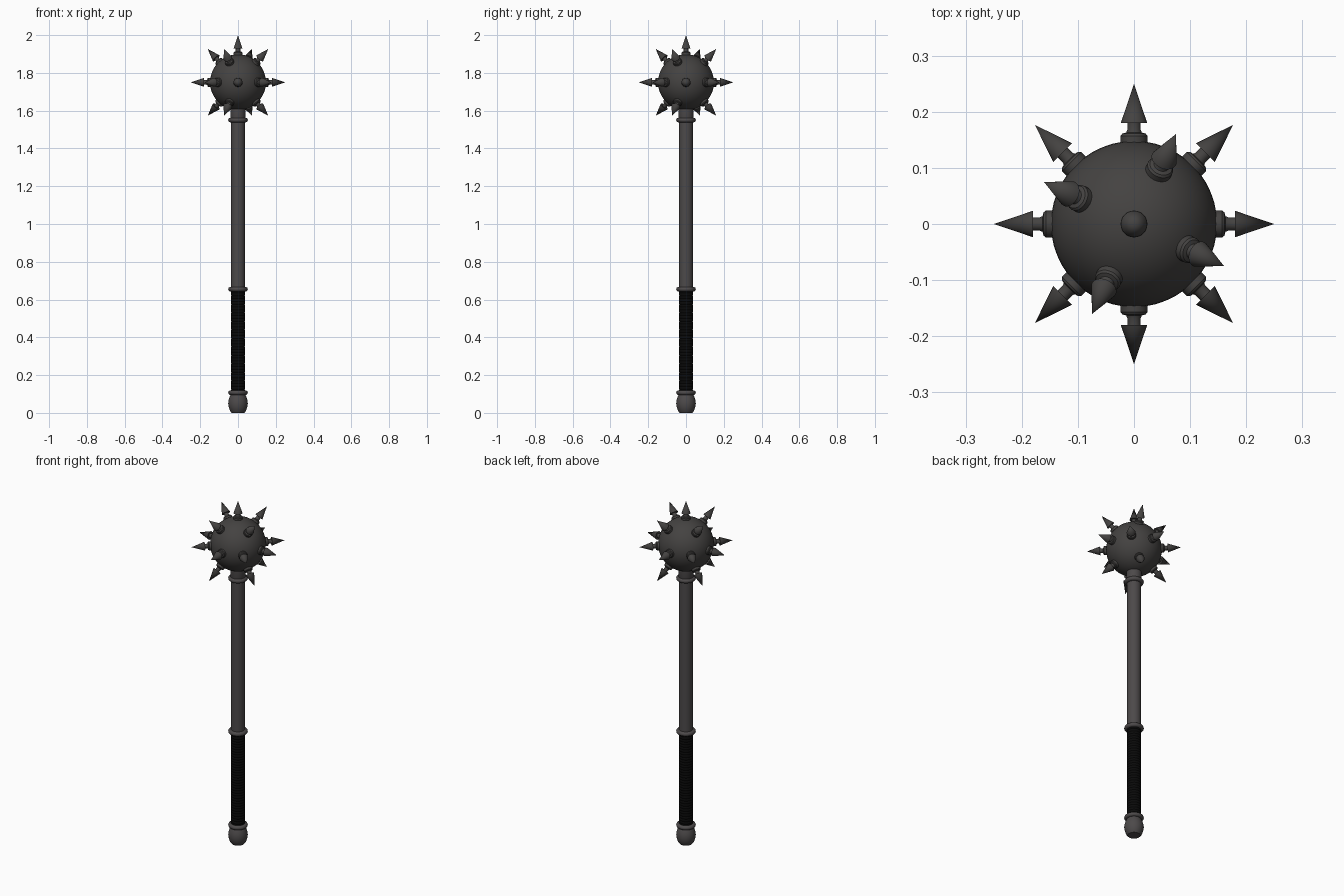
import bpy, bmesh, math
from mathutils import Vector

if "Cube" in bpy.data.objects:
    bpy.data.objects.remove(bpy.data.objects["Cube"])


def material(name, rgb):
    m = bpy.data.materials.new(name)
    m.diffuse_color = (*rgb, 1)
    m.use_nodes = True
    m.node_tree.nodes["Principled BSDF"].inputs["Base Color"].default_value = m.diffuse_color
    return m


head_mat = material("dark iron", (0.058, 0.055, 0.053))
shaft_mat = material("steel grey", (0.073, 0.067, 0.068))
grip_mat = material("black leather", (0.003, 0.003, 0.003))


def lathe(name, profile, mat, sides=32, direction=(0, 0, 1), origin=(0, 0, 0)):
    """Revolve (radius, height) points listed bottom to top, then aim along direction."""
    bm = bmesh.new()
    rings = []
    for r, z in profile:
        if r == 0:
            rings.append([bm.verts.new((0, 0, z))] * sides)
        else:
            rings.append([bm.verts.new((r * math.cos(2 * math.pi * i / sides),
                                        r * math.sin(2 * math.pi * i / sides), z))
                          for i in range(sides)])
    for a, b in zip(rings, rings[1:]):
        for i in range(sides):
            j = (i + 1) % sides
            quad = list(dict.fromkeys((a[i], a[j], b[j], b[i])))
            bm.faces.new(quad)
    if profile[0][0] > 0:
        bm.faces.new(rings[0][::-1])
    if profile[-1][0] > 0:
        bm.faces.new(rings[-1])
    mesh = bpy.data.meshes.new(name)
    bm.to_mesh(mesh)
    bm.free()
    mesh.materials.append(mat)
    obj = bpy.data.objects.new(name, mesh)
    obj.location = origin
    obj.rotation_mode = 'QUATERNION'
    obj.rotation_quaternion = Vector((0, 0, 1)).rotation_difference(Vector(direction))
    bpy.context.collection.objects.link(obj)
    bpy.ops.object.select_all(action='DESELECT')
    obj.select_set(True)
    bpy.context.view_layer.objects.active = obj
    bpy.ops.object.shade_smooth_by_angle(angle=math.radians(35))
    return obj


# Pommel with flattened underside
lathe("pommel", [(0.034, 0), (0.043, 0.012), (0.049, 0.03), (0.052, 0.05),
                 (0.049, 0.07), (0.043, 0.088), (0.037, 0.1), (0.037, 0.11)], shaft_mat)

# Ridged leather grip
grip = []
turns = 36
z0, z1 = 0.11, 0.65
for k in range(turns):
    z = z0 + (z1 - z0) * k / turns
    step = (z1 - z0) / turns
    grip += [(0.0355, z), (0.0375, z + step * 0.3), (0.0375, z + step * 0.7)]
lathe("grip", grip + [(0.0355, z1)], grip_mat)

# Shaft and the collar under the head
lathe("shaft", [(0.037, 0.65), (0.037, 1.62)], shaft_mat)
lathe("head_collar", [(0.037, 1.55), (0.041, 1.562), (0.041, 1.62)], shaft_mat)

# Rounded rings along the shaft
for name, z in (("pommel_ring", 0.107), ("grip_ring", 0.655), ("head_ring", 1.55)):
    pts = [(0.04 + 0.012 * math.cos(t), z + 0.012 * math.sin(t))
           for t in (math.pi * (k / 8 - 0.5) for k in range(9))]
    lathe(name, pts, shaft_mat)

# Ball head
centre = (0, 0, 1.75)
ball = [(0.148 * math.cos(t), 0.148 * math.sin(t))
        for t in (math.pi * (k / 24 - 0.5) for k in range(1, 24))]
lathe("ball_head", [(0, -0.148)] + ball + [(0, 0.148)], head_mat, 48, origin=centre)

# Spikes: footing, waisted neck and cone point
spike = [(0.024, 0.13), (0.024, 0.157), (0.021, 0.161), (0.014, 0.163), (0.012, 0.168),
         (0.012, 0.18), (0.0235, 0.18), (0, 0.25)]


def add_spike(name, azimuth, elevation):
    a, e = math.radians(azimuth), math.radians(elevation)
    d = (math.cos(a) * math.cos(e), math.sin(a) * math.cos(e), math.sin(e))
    lathe(name, spike, head_mat, 24, d, centre)


add_spike("top_spike", 0, 90)
for k in range(8):
    add_spike(f"middle_spike_{k + 1}", 45 * k, 0)
for k in range(4):
    add_spike(f"upper_spike_{k + 1}", 65 + 90 * k, 45)
    add_spike(f"lower_spike_{k + 1}", 65 + 90 * k, -45)
